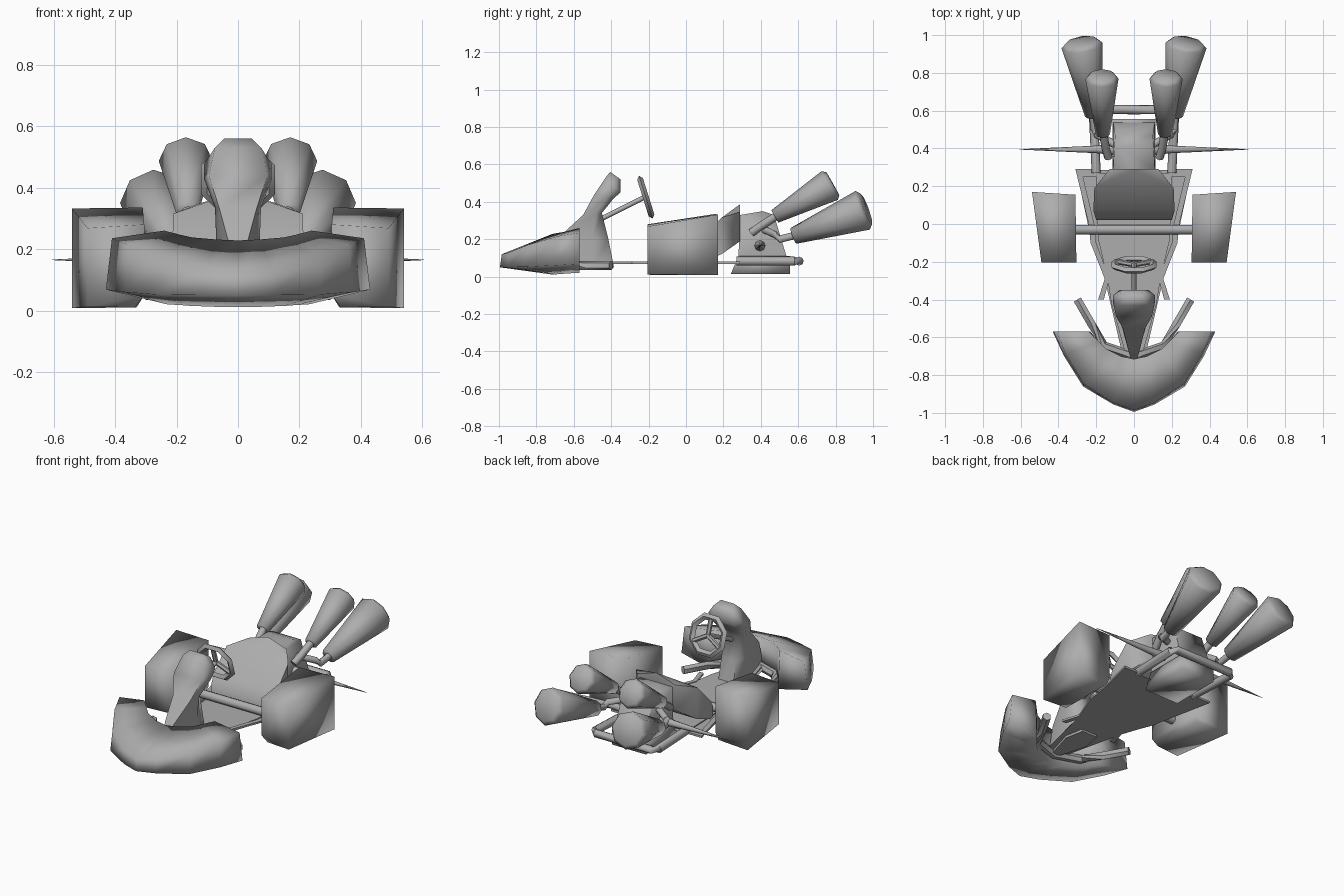
import bpy, bmesh, math
from mathutils import Vector

old = bpy.data.objects.get("Cube")
if old:
    bpy.data.objects.remove(old, do_unlink=True)

grey = bpy.data.materials.new("plain_grey")
grey.use_nodes = True
grey.diffuse_color = (0.42, 0.42, 0.42, 1)
grey.node_tree.nodes["Principled BSDF"].inputs["Base Color"].default_value = grey.diffuse_color
SMOOTH = 180


def finish(name, bm, angle=SMOOTH, solid=True):
    bmesh.ops.remove_doubles(bm, verts=bm.verts, dist=0.0005)
    if solid:
        bmesh.ops.recalc_face_normals(bm, faces=bm.faces)
    mesh = bpy.data.meshes.new(name)
    bm.to_mesh(mesh)
    bm.free()
    mesh.materials.append(grey)
    ob = bpy.data.objects.new(name, mesh)
    bpy.context.collection.objects.link(ob)
    bpy.ops.object.select_all(action='DESELECT')
    ob.select_set(True)
    bpy.context.view_layer.objects.active = ob
    bpy.ops.object.shade_smooth_by_angle(angle=math.radians(angle))


def loft(name, rings, angle=SMOOTH, closed=False):
    bm = bmesh.new()
    vs = [[bm.verts.new(p) for p in ring] for ring in rings]
    n = len(vs[0])
    pairs = list(zip(vs, vs[1:])) + ([(vs[-1], vs[0])] if closed else [])
    for a, b in pairs:
        for i in range(n):
            j = (i + 1) % n
            bm.faces.new((a[i], a[j], b[j], b[i]))
    if not closed:
        bm.faces.new(vs[0])
        bm.faces.new(vs[-1])
    finish(name, bm, angle)


def hull(name, points, angle=SMOOTH):
    bm = bmesh.new()
    for p in points:
        bm.verts.new(p)
    bmesh.ops.convex_hull(bm, input=bm.verts)
    bmesh.ops.dissolve_limit(bm, angle_limit=0.03, verts=bm.verts, edges=bm.edges)
    finish(name, bm, angle)


def tube(name, path, radii, sides=8, angle=50):
    # Sweep a polygon along a path with a radius at each point
    pts = [Vector(p) for p in path]
    if not isinstance(radii, (list, tuple)):
        radii = [radii] * len(pts)
    rings = []
    for i, (p, r) in enumerate(zip(pts, radii)):
        d = (pts[min(i + 1, len(pts) - 1)] - pts[max(i - 1, 0)]).normalized()
        ref = Vector((1, 0, 0)) if abs(d.x) < 0.75 else Vector((0, 0, 1))
        u = d.cross(ref).normalized()
        w = d.cross(u)
        rings.append([p + r * (u * math.cos(t) + w * math.sin(t))
                      for t in (2 * math.pi * k / sides for k in range(sides))])
    loft(name, rings, angle)


def mirror(points):
    return [(-x, y, z) for x, y, z in reversed(points)]


def flat(name, outline, z, thick=0.006):
    loft(name, [[(x, y, z + h) for x, y in outline] for h in (0, thick)], 20)


# Crescent front bumper: bottom inner, lower lip, upper lip, top inner
half = [
    [(0, -.72, .012), (0, -.995, .05), (0, -.985, .12), (0, -.715, .228)],
    [(.07, -.70, .012), (.11, -.955, .05), (.11, -.945, .13), (.07, -.70, .231)],
    [(.15, -.66, .015), (.27, -.86, .052), (.265, -.845, .17), (.15, -.66, .238)],
    [(.19, -.62, .018), (.37, -.70, .06), (.36, -.69, .215), (.19, -.62, .247)],
    [(.23, -.57, .02), (.43, -.57, .068), (.41, -.57, .235), (.24, -.57, .26)],
]
left_half = [[(-x, y, z) for x, y, z in ring] for ring in reversed(half[1:])]
loft("front_bumper", left_half + half)

# Floor pan and thin side rails
side = [(.03, -.74), (.12, -.42), (.14, -.29), (.19, -.08), (.2, .27)]
flat("floor_pan", side + [(-x, y) for x, y in reversed(side)], .07)
rail = [(.13, -.29), (.2, -.1), (.21, 0), (.27, .25), (.18, .25),
        (.18, .29), (.31, .29), (.24, 0), (.23, -.1), (.155, -.29), (.19, -.4), (.16, -.4)]
for s, label in ((1, "left"), (-1, "right")):
    flat(label + "_side_rail", [(s * x, y) for x, y in rail], .068, .012)

# Single sided underside sheet, facing down
bm = bmesh.new()
edge = [(.05, -.74), (.155, -.29), (.23, -.07), (.305, .285)]
sheet = bm.faces.new([bm.verts.new((x, y, .065))
                      for x, y in edge + [(-x, y) for x, y in reversed(edge)]])
sheet.normal_update()
if sheet.normal.z > 0:
    sheet.normal_flip()
finish("underside_sheet", bm, 20, solid=False)

# Bumper bracket hugging the inside of the nose
arm = [(.3, -.4, .06), (.225, -.53, .06), (.16, -.645, .06), (0, -.70, .06)]
tube("bumper_bracket", arm + mirror(arm[:-1]), .025, 6)

# Steering column: pointed footing, then a neck and a broad head
column = [  # z front, y front, z back, y back, half width front, half width back
    (.05, -.74, .05, -.385, .008, .075),
    (.22, -.67, .20, -.415, .03, .07),
    (.33, -.55, .34, -.45, .06, .075),
    (.44, -.49, .42, -.385, .095, .11),
    (.53, -.43, .45, -.35, .075, .11),
    (.56, -.405, .52, -.35, .045, .07),
]
loft("steering_column", [[(-wf, yf, zf), (wf, yf, zf), (wb, (yf + 2 * yb) / 3, (zf + 2 * zb) / 3),
                          (wb * .7, yb, zb), (-wb * .7, yb, zb),
                          (-wb, (yf + 2 * yb) / 3, (zf + 2 * zb) / 3)]
                         for zf, yf, zb, yb, wf, wb in column], 75)
tube("steering_shaft", [(0, -.46, .305), (0, -.22, .425)], .013)

# Octagonal steering wheel tilted toward the seat
centre = Vector((0, -.215, .425))
up = Vector((0, -.30, .954))
back = Vector((0, .954, .30))
rings = []
for k in range(8):
    t = math.pi * (k + .5) / 4
    d = Vector((math.cos(t), 0, 0)) + up * math.sin(t)
    rings.append([centre + d * r + back * h
                  for r, h in ((.09, 0), (.11, .016), (.13, 0), (.11, -.016))])
loft("steering_wheel", rings, 50, closed=True)
for k in range(3):
    t = math.radians(90 + 120 * k)
    d = Vector((math.cos(t), 0, 0)) + up * math.sin(t)
    tube("wheel_spoke_%d" % (k + 1), [centre, centre + d * .105], .014, 6)

# Leaning seat with a peaked top
top = [(.2, .02, .13), (.215, .07, .19), (.21, .19, .315), (.13, .29, .347), (0, .29, .388)]
low = [(.2, .02, .07), (.215, .07, .075), (.21, .19, .12), (.13, .29, .19)]
hull("seat", top + low + mirror(top[:-1]) + mirror(low), 60)

# Front cross axle
tube("cross_axle", [(-.31, -.03, .10), (.31, -.03, .10)], .026)

# Engine block with its lower tray
block = [(.11, .28, .1), (.11, .29, .33), (.085, .41, .35), (.1, .47, .33),
         (.11, .5, .2), (.11, .54, .1)]
hull("engine_block", block + mirror(block), 60)
tray = [(.115, .24, .015), (.115, .28, .11), (.115, .555, .11), (.115, .555, .015)]
hull("engine_tray", tray + mirror(tray))
frame = [(.2, .27, .083), (.215, .58, .083), (.19, .605, .083), (0, .605, .083)]
tube("rear_frame", frame + mirror(frame[:-1]), .024)

for s, label in ((1, "left"), (-1, "right")):
    def m(*p):
        return (s * p[0], p[1], p[2])

    # Wedge shaped side pod
    hull(label + "_side_pod", [
        m(.305, -.205, .05), m(.335, -.19, .01), m(.49, -.205, .012), m(.49, -.205, .268),
        m(.305, -.205, .28), m(.31, .155, .335), m(.54, .17, .332), m(.54, .17, .008),
        m(.33, .155, .01), m(.31, .155, .05)])

    # Spike beside the engine
    tube(label + "_spike", [m(.1, .395, .165), m(.2, .395, .165), m(.605, .395, .165)],
         [.03, .02, .001])

    # Upper and lower exhausts with tapered caps
    for kind, a, b, r0, r1 in (
            ("upper", m(.165, .475, .322), m(.17, .768, .487), .038, .088),
            ("lower", m(.215, .575, .218), m(.275, .945, .355), .045, .11)):
        a, b = Vector(a), Vector(b)
        d = (b - a).normalized()
        tube("%s_%s_exhaust" % (label, kind), [a, b, b + d * .02], [r0, r1, r1 * .8],
             angle=SMOOTH)

    # Feed pipes from the engine to the exhausts
    tube(label + "_upper_pipe", [m(.135, .35, .235), m(.15, .4, .27), m(.165, .5, .335)], .022)
    tube(label + "_lower_pipe", [m(.1, .42, .25), m(.2, .475, .225), m(.21, .5, .2),
                                 m(.22, .6, .225)], .02)
